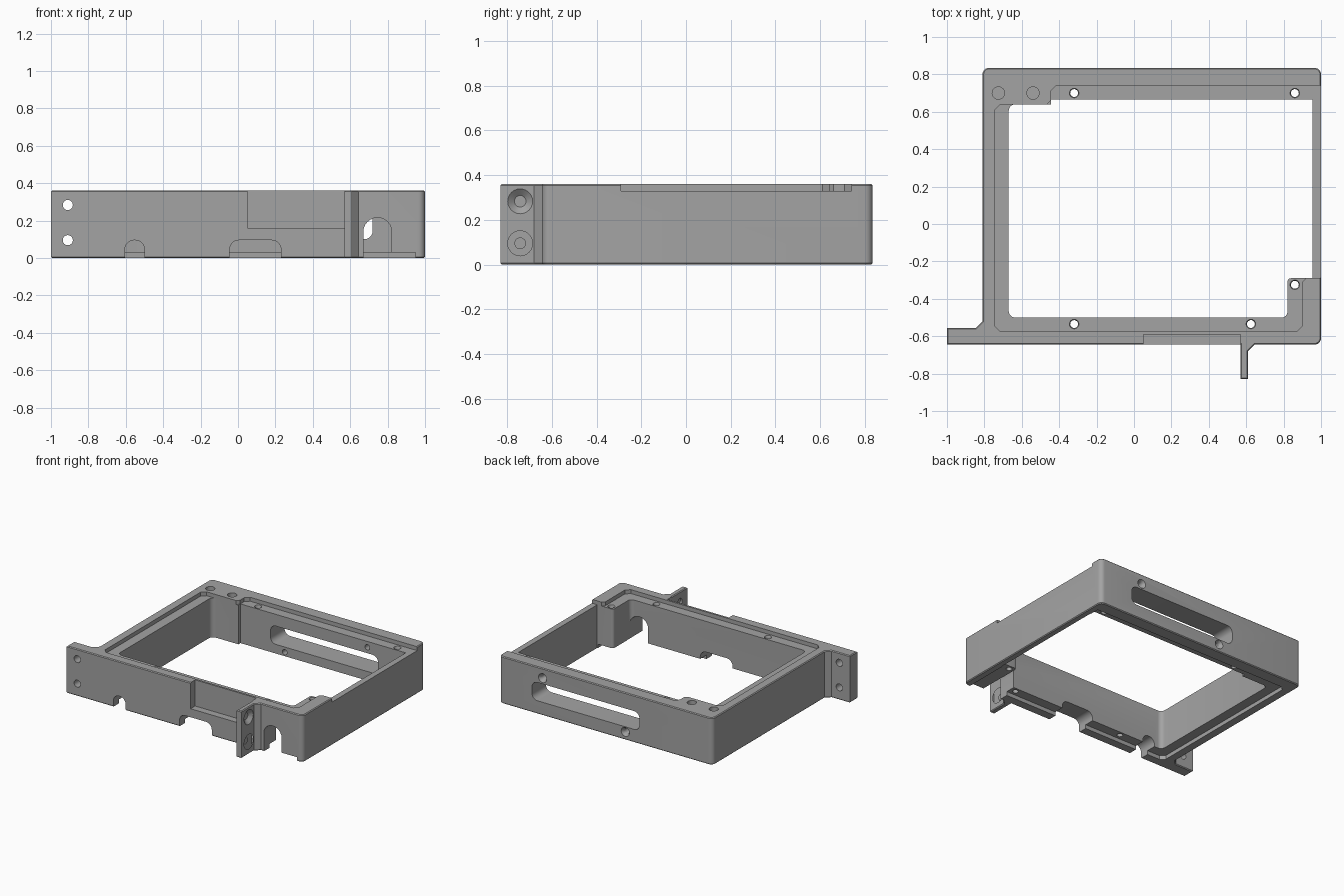
import bpy, bmesh, math
from mathutils import Vector, Matrix

if "Cube" in bpy.data.objects:
    bpy.data.objects.remove(bpy.data.objects["Cube"])

H = 0.36      # frame height
STEP = 0.03   # depth of the cover recesses

grey = bpy.data.materials.new("grey")
grey.diffuse_color = (0.37, 0.37, 0.37, 1)
grey.use_nodes = True
grey.node_tree.nodes["Principled BSDF"].inputs["Base Color"].default_value = grey.diffuse_color


def rounded(pts, seg=6):
    """Profile from (x, y, radius) corners; radius is optional, negative means chamfer."""
    out, n = [], len(pts)
    for i, p in enumerate(pts):
        c = Vector(p[:2])
        r = p[2] if len(p) > 2 else 0
        if r == 0:
            out.append(c)
            continue
        a = (Vector(pts[i - 1][:2]) - c).normalized()
        b = (Vector(pts[(i + 1) % n][:2]) - c).normalized()
        s, e = c + a * abs(r), c + b * abs(r)
        if r < 0:
            out += [s, e]
            continue
        for k in range(seg + 1):
            t = math.pi / 2 * k / seg
            out.append(c + a * r * (1 - math.sin(t)) + b * r * (1 - math.cos(t)))
    return out


def prism(name, pts, lo, hi, axis="Z", bevel=0):
    """Extrude a profile; axis Y takes (x, z) points and runs along y."""
    bm = bmesh.new()
    place = (lambda p, h: (p.x, p.y, h)) if axis == "Z" else (lambda p, h: (p.x, h, p.y))
    rings = [[bm.verts.new(place(p, h)) for p in pts] for h in (lo, hi)]
    n = len(pts)
    bm.faces.new(rings[0])
    bm.faces.new(rings[1])
    for i in range(n):
        j = (i + 1) % n
        bm.faces.new((rings[0][i], rings[0][j], rings[1][j], rings[1][i]))
    bmesh.ops.recalc_face_normals(bm, faces=bm.faces)
    if bevel:
        rim = [e for e in bm.edges if abs(e.verts[0].co.z - e.verts[1].co.z) < 1e-5]
        bmesh.ops.bevel(bm, geom=rim, offset=bevel, segments=1, affect='EDGES')
    return finish(name, bm)


def finish(name, bm):
    me = bpy.data.meshes.new(name)
    bm.to_mesh(me)
    bm.free()
    me.materials.append(grey)
    ob = bpy.data.objects.new(name, me)
    bpy.context.collection.objects.link(ob)
    return ob


def drill(start, direction, length, r1, r2=None):
    """Cylinder or cone from a start point along a direction."""
    d = Vector(direction).normalized()
    bm = bmesh.new()
    m = Matrix.Translation(Vector(start) + d * length / 2) @ d.to_track_quat('Z', 'Y').to_matrix().to_4x4()
    bmesh.ops.create_cone(bm, cap_ends=True, segments=24, radius1=r1,
                          radius2=r1 if r2 is None else r2, depth=length, matrix=m)
    cut(finish("drill_cutter", bm))


def cut(tool):
    tool.hide_render = True
    mod = frame.modifiers.new("cut", 'BOOLEAN')
    mod.operation, mod.solver, mod.object = 'DIFFERENCE', 'EXACT', tool
    bpy.context.view_layer.objects.active = frame
    bpy.ops.object.modifier_apply(modifier=mod.name)
    bpy.data.objects.remove(tool)


def box(x0, x1, y0, y1):
    return [(x0, y0), (x1, y0), (x1, y1), (x0, y1)]


# Frame outline with both mounting tabs
frame = prism("frame", rounded([
    (-1, -0.645), (0.57, -0.645), (0.57, -0.83), (0.61, -0.83), (0.61, -0.68), (0.645, -0.645),
    (1, -0.645, 0.035), (1, 0.835, 0.035), (-0.81, 0.835, 0.035),
    (-0.81, -0.52), (-0.845, -0.555), (-1, -0.555)]), 0, H, bevel=0.006)

# Central opening, with the solid corners left standing
cut(prism("opening_cutter", rounded([
    (-0.67, -0.5, 0.035), (0.82, -0.5, 0.03), (0.82, -0.29, 0.02), (0.955, -0.29),
    (0.955, 0.665), (-0.445, 0.665), (-0.445, 0.64), (-0.67, 0.64, 0.035)]), -0.1, H + 0.1))

# Top recess, open across the right wall
cut(prism("top_recess_cutter", rounded([
    (-0.745, -0.575, -0.03), (0.9, -0.575, -0.03), (0.9, -0.29, -0.02), (1.1, -0.29),
    (1.1, 0.74), (-0.445, 0.74, -0.03), (-0.445, 0.64, -0.02), (-0.745, 0.64, -0.03)]),
    H - STEP, H + 0.1))

# Bottom recess and its opening through the front wall
cut(prism("bottom_recess_cutter", rounded([
    (-0.745, -0.575, -0.03), (0.95, -0.575), (0.95, 0.74), (-0.745, 0.74, -0.03)]), -0.1, STEP))
cut(prism("front_gap_cutter", rounded(box(0.67, 0.95, -0.7, -0.55)), -0.1, STEP))

# Cable arches in the front wall: left, right, top, corner radius
for x0, x1, top, r in ((-0.605, -0.5, 0.095, 0.05), (-0.045, 0.23, 0.095, 0.05), (0.67, 0.822, 0.215, 0.0755)):
    cut(prism("arch_cutter", rounded([(x0, -0.1), (x1, -0.1), (x1, top, r), (x0, top, r)]),
              -0.75, -0.45, "Y"))

# Shallow pocket on the front face
cut(prism("pocket_cutter", rounded(box(0.05, 0.57, -0.75, -0.59)), 0.16, H + 0.1))

# Rounded slot through the back wall
cut(prism("slot_cutter", rounded([(x, z, 0.045) for x, z in box(-0.19, 0.72, 0.10, 0.24)]),
          0.6, 0.9, "Y"))

# Countersunk screw holes beside the slot
for x, z in ((0.63, 0.285), (-0.07, 0.06)):
    drill((x, 0.9, z), (0, -1, 0), 0.3, 0.02)
    drill((x, 0.85, z), (0, -1, 0), 0.04, 0.043, 0.02)

# Vertical screw holes in the ledge
for x, y in ((-0.32, 0.70), (0.86, 0.70), (0.86, -0.325), (0.625, -0.535), (-0.32, -0.535)):
    drill((x, y, -0.1), (0, 0, 1), 0.6, 0.021)
    drill((x, y, H - STEP - 0.01), (0, 0, 1), 0.02, 0.021, 0.03)

# Blind round pockets in the back left corner
for x in (-0.725, -0.54):
    drill((x, 0.70, H - 0.06), (0, 0, 1), 0.2, 0.033)

# Mounting holes in both tabs
for z in (0.095, 0.283):
    drill((-0.91, -0.75, z), (0, 1, 0), 0.3, 0.027)
    drill((0.5, -0.742, z), (1, 0, 0), 0.2, 0.026)
    drill((0.585, -0.742, z), (1, 0, 0), 0.026, 0.026, 0.057)

# Smooth the curved walls, keep the edges sharp
frame.select_set(True)
bpy.context.view_layer.objects.active = frame
bpy.ops.object.shade_smooth_by_angle(angle=math.radians(30))
